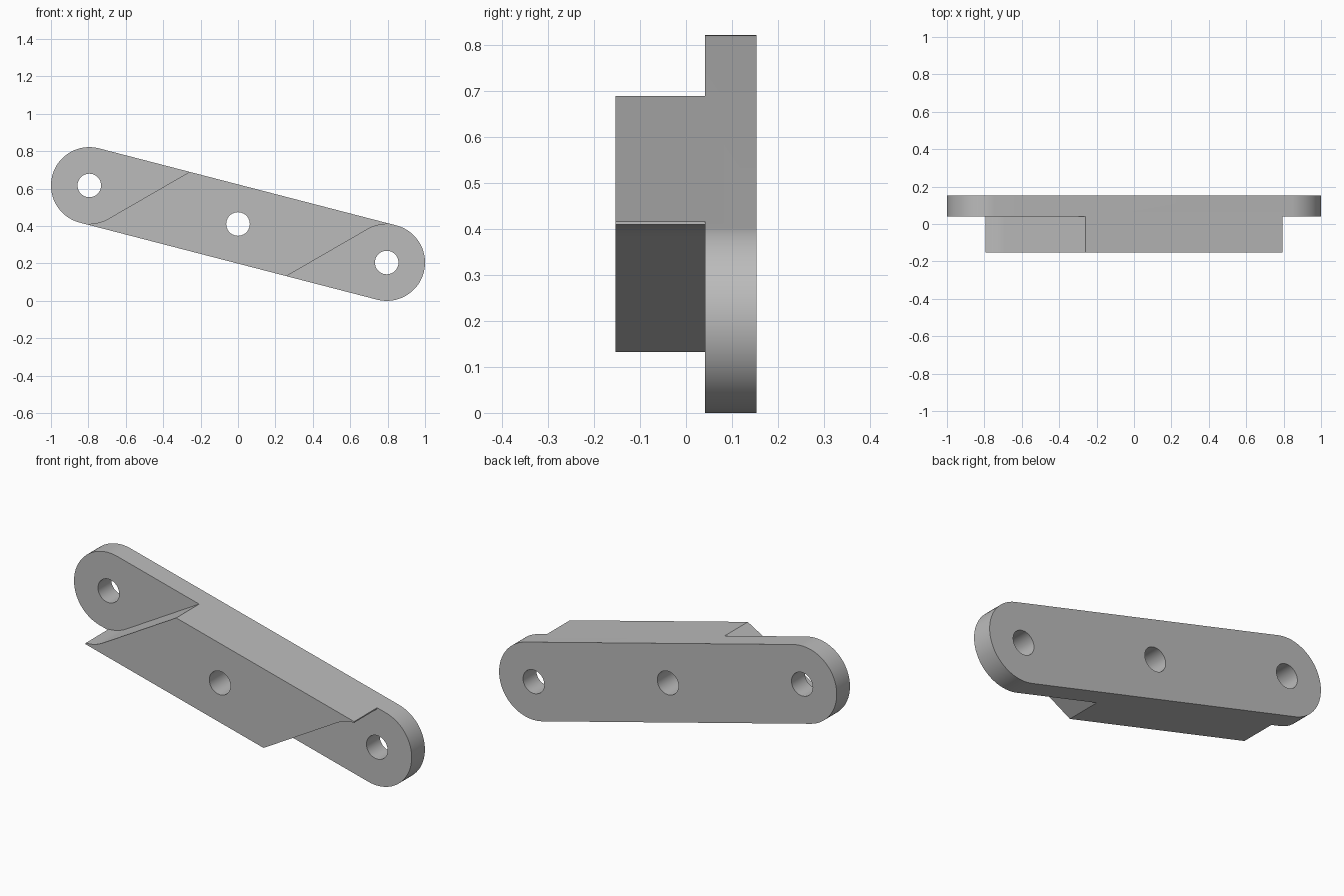
import bpy, bmesh, math
from math import cos, sin, radians
from mathutils import Vector

cube = bpy.data.objects.get("Cube")
if cube:
    bpy.data.objects.remove(cube, do_unlink=True)

PIN = Vector((0.795, -0.206))     # lower pin centre, relative to the link centre
R_END, R_HOLE = 0.205, 0.063
Z_MID = 0.411
FRONT, STEP, BACK = -0.153, 0.041, 0.153
TILT = math.degrees(math.atan2(PIN.y, PIN.x))

metal = bpy.data.materials.new("plain grey")
metal.use_nodes = True
GREY = (0.5, 0.5, 0.5, 1)
metal.diffuse_color = GREY
metal.node_tree.nodes["Principled BSDF"].inputs["Base Color"].default_value = GREY


def arc(centre, radius, start, end, steps):
    angles = [radians(start + (end - start) * i / steps) for i in range(steps + 1)]
    return [Vector((centre.x + radius * cos(a), centre.y + radius * sin(a))) for a in angles]


def prism(name, outline, y0, y1):
    """Extrude an x-z outline along y."""
    bm = bmesh.new()
    face = bm.faces.new([bm.verts.new((p.x, y0, p.y + Z_MID)) for p in outline])
    ext = bmesh.ops.extrude_face_region(bm, geom=[face])
    verts = [v for v in ext["geom"] if isinstance(v, bmesh.types.BMVert)]
    bmesh.ops.translate(bm, verts=verts, vec=(0, y1 - y0, 0))
    bmesh.ops.recalc_face_normals(bm, faces=bm.faces)
    mesh = bpy.data.meshes.new(name)
    bm.to_mesh(mesh)
    bm.free()
    mesh.materials.append(metal)
    obj = bpy.data.objects.new(name, mesh)
    bpy.context.collection.objects.link(obj)
    return obj


# Link body: a tilted bar with round ends
body = (arc(PIN, R_END, TILT - 90, TILT + 90, 40)
        + arc(-PIN, R_END, TILT + 90, TILT + 270, 40))
link = prism("link_bar", body, FRONT, BACK)

# Pin holes
cutters = [prism("pin_hole_cutter", arc(c, R_HOLE, 0, 350, 35), -1, 1)
           for c in (-PIN, Vector((0, 0)), PIN)]

# End recesses: an arc around the pin running into a slanted shoulder
seat = arc(-PIN, R_END, -90, -60, 8)
shoulder = seat[-1] + Vector((cos(radians(30)), sin(radians(30)))) * 0.7
recess = ([Vector((-PIN.x, -0.3))] + seat
          + [shoulder, Vector((shoulder.x, 0.8)), Vector((-1.2, 0.8)), Vector((-1.2, -0.3))])
for side in (1, -1):
    cutters.append(prism("recess_cutter", [p * side for p in recess], -0.4, STEP))

# Cut, then bake the result and remove the cutters
for cutter in cutters:
    cutter.hide_render = True
    mod = link.modifiers.new("cut", "BOOLEAN")
    mod.operation = "DIFFERENCE"
    mod.solver = "EXACT"
    mod.object = cutter
bpy.context.view_layer.update()
baked = bpy.data.meshes.new_from_object(link.evaluated_get(bpy.context.evaluated_depsgraph_get()))
link.modifiers.clear()
link.data = baked
for cutter in cutters:
    bpy.data.objects.remove(cutter, do_unlink=True)

for obj in bpy.context.selected_objects:
    obj.select_set(False)
link.select_set(True)
bpy.context.view_layer.objects.active = link
bpy.ops.object.shade_smooth_by_angle(angle=radians(30))
